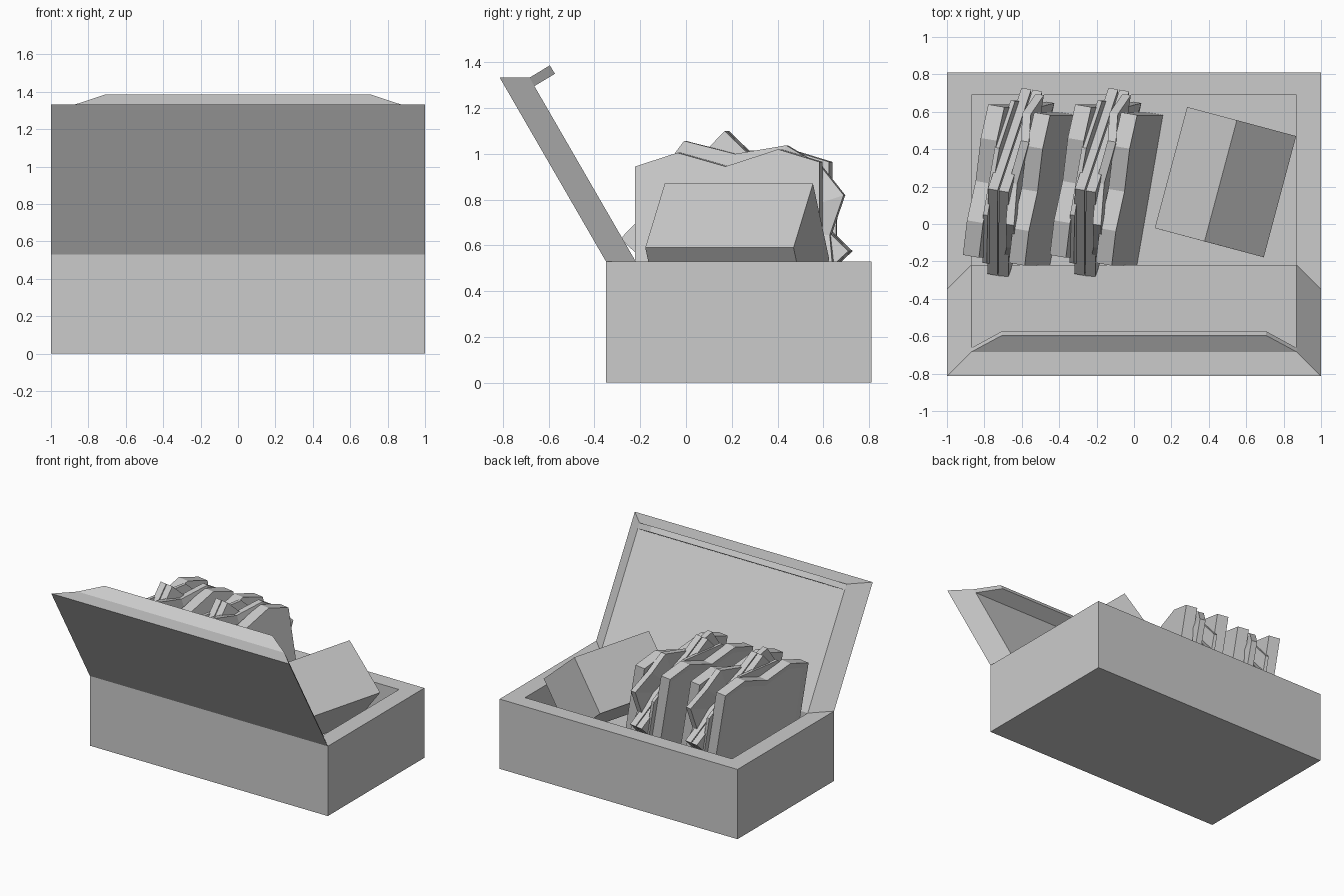
import bpy, bmesh, math
from mathutils import Vector

if "Cube" in bpy.data.objects:
    bpy.data.objects.remove(bpy.data.objects["Cube"])


def make(name, bm):
    bmesh.ops.recalc_face_normals(bm, faces=bm.faces)
    me = bpy.data.meshes.new(name)
    bm.to_mesh(me)
    bm.free()
    ob = bpy.data.objects.new(name, me)
    bpy.context.collection.objects.link(ob)
    return ob


def loft(name, a, b):
    """Solid between two rings with the same number of points."""
    bm = bmesh.new()
    va = [bm.verts.new(p) for p in a]
    vb = [bm.verts.new(p) for p in b]
    n = len(va)
    for i in range(n):
        j = (i + 1) % n
        bm.faces.new((va[i], va[j], vb[j], vb[i]))
    bm.faces.new(va)
    bm.faces.new(vb)
    return make(name, bm)


def rect(x0, x1, y0, y1, z):
    return [(x0, y0, z), (x1, y0, z), (x1, y1, z), (x0, y1, z)]


# Open box: outer shell, rim, inner walls and floor
bm = bmesh.new()
rings = [rect(-1, 1, -.35, .81, 0), rect(-1, 1, -.35, .81, .53),
         rect(-.87, .87, -.22, .69, .53), rect(-.87, .87, -.22, .69, .13)]
vr = [[bm.verts.new(p) for p in r] for r in rings]
for a, b in zip(vr, vr[1:]):
    for i in range(4):
        j = (i + 1) % 4
        bm.faces.new((a[i], a[j], b[j], b[i]))
bm.faces.new(vr[0])
bm.faces.new(vr[-1])
make("box_base", bm)


# Leaning lid with tapered sides, and the lip along its top edge
def strip(w0, p0, w1, p1):
    return [(-w0, *p0), (w0, *p0), (w1, *p1), (-w1, *p1)]


loft("lid", strip(1, (-.35, .53), 1, (-.814, 1.333)),
     strip(.87, (-.22, .53), .87, (-.684, 1.333)))
loft("lid_lip", strip(.87, (-.684, 1.333), .705, (-.595, 1.387)),
     strip(.87, (-.663, 1.296), .705, (-.573, 1.35)))

# Carton lying tilted on its edge
ridge_a, ridge_b = Vector((.55, .555, .87)), Vector((.377, -.093, .87))
u, v = Vector((.317, -.085, -.28)), Vector((-.266, .071, -.33))
loft("carton", [ridge_a, ridge_a + u, ridge_a + u + v, ridge_a + v],
     [ridge_b, ridge_b + u, ridge_b + u + v, ridge_b + v])


# Sandwich parts: outlines in (y, z), layered along t in a leaning, turned frame
def place(base, t, y, z):
    return (base + t + .173 * y - .165 * z, y - .173 * t, z)


def slice_part(name, base, t, half, pts, wave=None, inset=False):
    wave = wave or [0] * len(pts)
    bm = bmesh.new()
    sides = []
    for s in (-half, half):
        sides.append([bm.verts.new(place(base, t + s + w, y, z))
                      for (y, z), w in zip(pts, wave)])
    n = len(pts)
    for i in range(n):
        j = (i + 1) % n
        bm.faces.new((sides[0][i], sides[0][j], sides[1][j], sides[1][i]))
    if any(wave):
        cy, cz = sum(p[0] for p in pts) / n, sum(p[1] for p in pts) / n
        for s, ring in zip((-half, half), sides):
            c = bm.verts.new(place(base, t + s, cy, cz))
            for i in range(n):
                bm.faces.new((ring[i], ring[(i + 1) % n], c))
    else:
        left = bm.faces.new(sides[0])
        bm.faces.new(sides[1])
        if inset:
            bmesh.ops.recalc_face_normals(bm, faces=bm.faces)
            bmesh.ops.inset_region(bm, faces=[left], thickness=.05)
            bmesh.ops.translate(bm, verts=left.verts, vec=-left.normal * .01)
    make(name, bm)


bread = [(-.215, .13), (-.215, .945), (-.03, 1.005), (.18, .945),
         (.41, 1.02), (.59, .965), (.59, .13)]
cheese = [(.155, 1.1), (.695, .575), (.22, .13), (-.30, .63)]
leaf_polar = [(114, .5), (88, .4), (61, .5), (42, .52), (24, .54), (6, .43),
              (-20, .48), (-50, .43), (-90, .46), (-130, .43), (-165, .41),
              (160, .4), (138, .44)]
leaf = [(.19 + r * math.cos(math.radians(a)), .6 + r * math.sin(math.radians(a)))
        for a, r in leaf_polar]
leaf_wave = [.015 * (-1) ** i for i in range(len(leaf))]
ham = [(.19 + .47 * math.cos(math.radians(a)), .6 + .45 * math.sin(math.radians(a)))
       for a in range(22, 382, 45)]

for k, base in enumerate((-.434, .031), 1):
    slice_part(f"bread_right_{k}", base, 0, .043, bread)
    slice_part(f"bread_left_{k}", base, -.245, .043, bread, inset=True)
    slice_part(f"cheese_a_{k}", base, -.167, .026, cheese)
    slice_part(f"cheese_b_{k}", base, -.108, .026, cheese)
    slice_part(f"lettuce_{k}", base, -.068, .022, leaf, leaf_wave)
    slice_part(f"ham_{k}", base, -.195, .012, ham)
